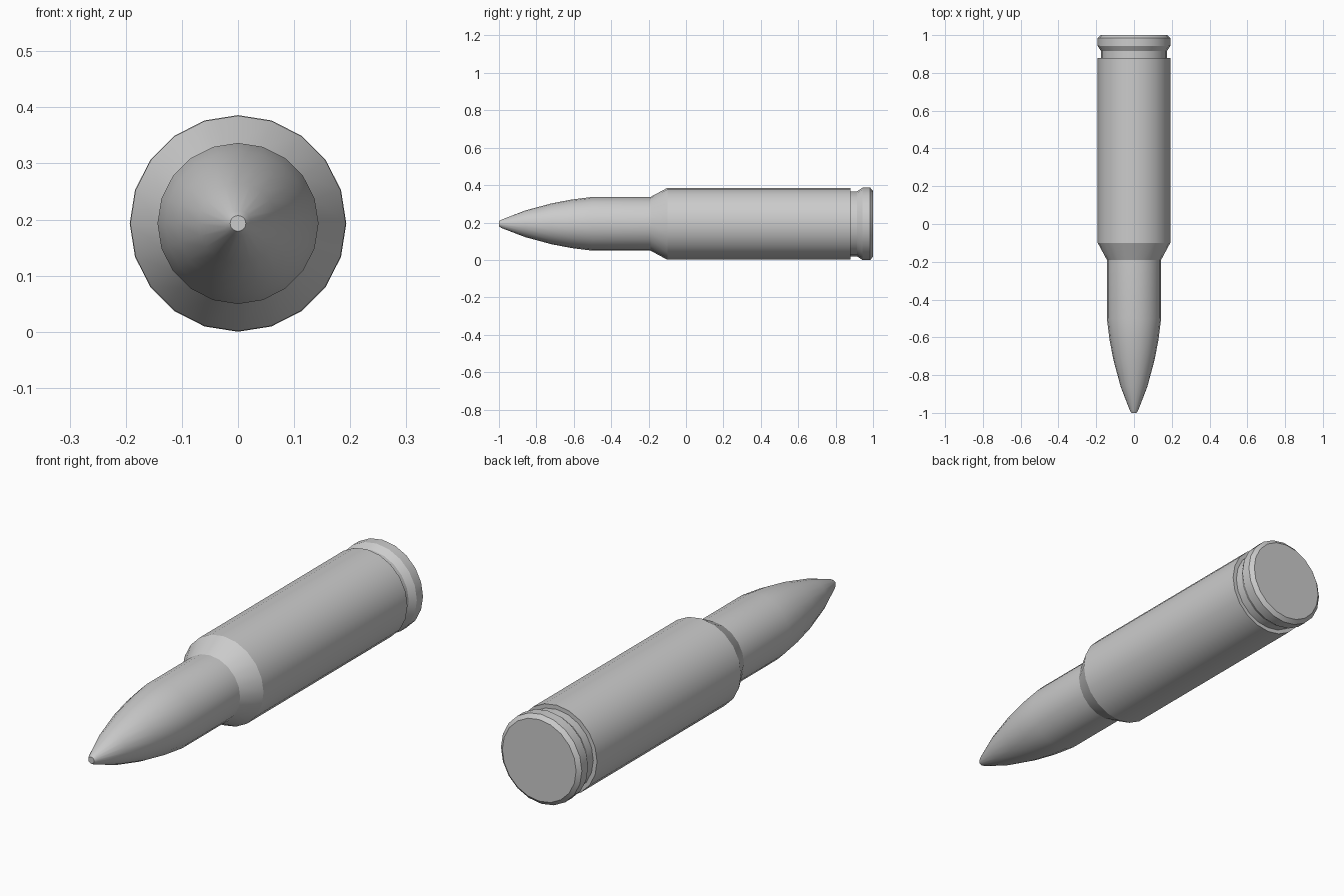
import bpy, bmesh, math

if "Cube" in bpy.data.objects:
    bpy.data.objects.remove(bpy.data.objects["Cube"])

SIDES = 20
AXIS_Z = 0.193

def lathe(name, profile):
    """Revolve (y, radius) points around the lengthwise axis and cap both ends."""
    bm = bmesh.new()
    rings = []
    for y, r in profile:
        rings.append([bm.verts.new((r * math.sin(2 * math.pi * i / SIDES), y,
                                    AXIS_Z + r * math.cos(2 * math.pi * i / SIDES)))
                      for i in range(SIDES)])
    for a, b in zip(rings, rings[1:]):
        for i in range(SIDES):
            j = (i + 1) % SIDES
            bm.faces.new((a[i], a[j], b[j], b[i]))
    bm.faces.new(rings[0])
    bm.faces.new(rings[-1])
    bmesh.ops.recalc_face_normals(bm, faces=bm.faces)
    mesh = bpy.data.meshes.new(name)
    bm.to_mesh(mesh)
    bm.free()
    obj = bpy.data.objects.new(name, mesh)
    bpy.context.collection.objects.link(obj)
    bpy.ops.object.select_all(action='DESELECT')
    obj.select_set(True)
    bpy.context.view_layer.objects.active = obj
    bpy.ops.object.shade_smooth_by_angle(angle=math.radians(25))
    return obj

# One continuous turned body: pointed nose, neck, shoulder, case, groove, rim
lathe("cartridge", [
    (-1.0, 0.014), (-0.985, 0.023),                      # blunt tip
    (-0.86, 0.071), (-0.72, 0.109), (-0.61, 0.130), (-0.5, 0.1435),  # curved nose
    (-0.19, 0.1435), (-0.1, 0.192),                      # neck and shoulder
    (0.88, 0.192), (0.88, 0.174),                        # case and step
    (0.915, 0.174), (0.943, 0.193),                      # groove
    (0.985, 0.193), (1.0, 0.176),                        # rim and base
])
